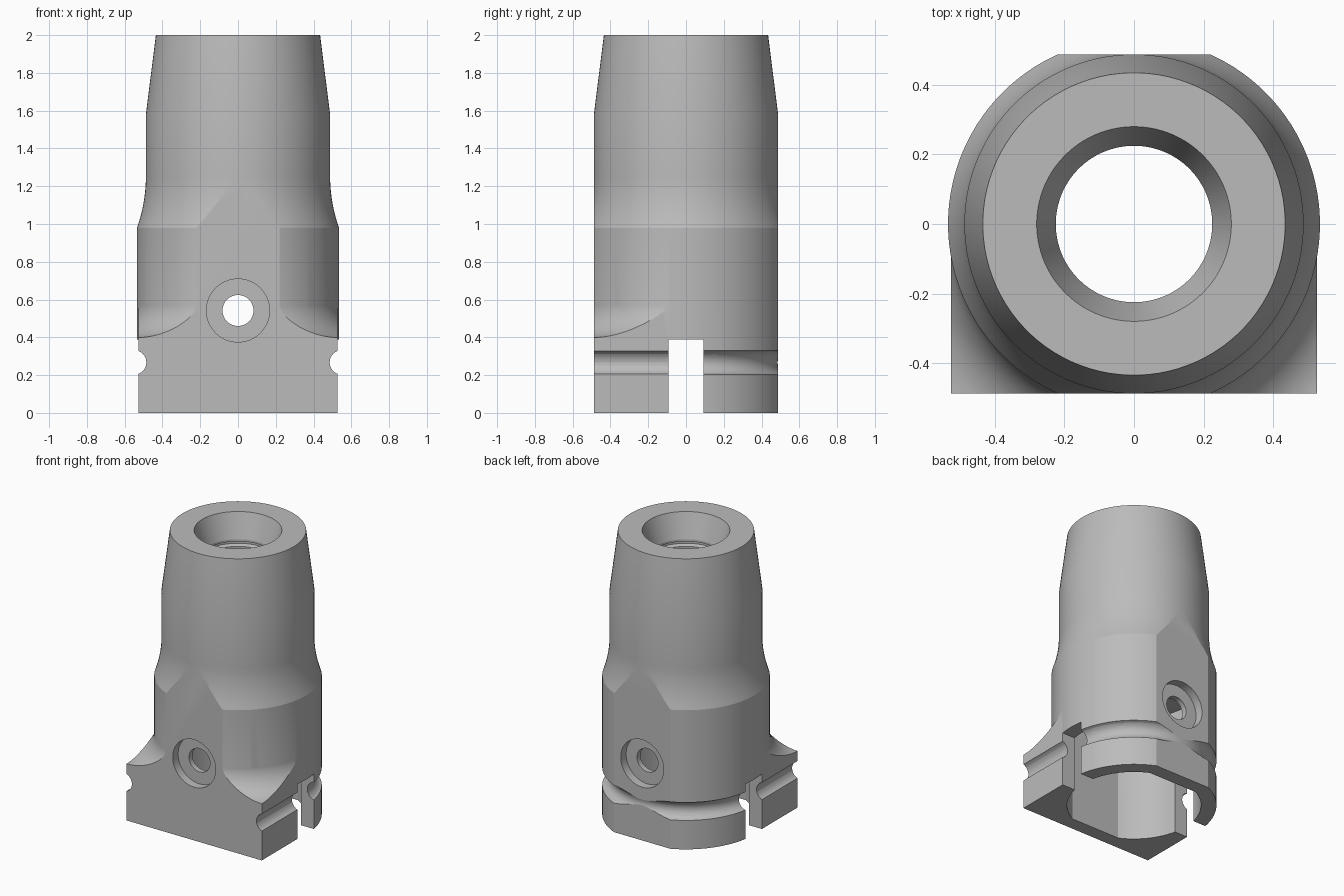
import bpy, bmesh
from math import pi, sin, cos
from mathutils import Matrix

cube = bpy.data.objects.get("Cube")
if cube:
    bpy.data.objects.remove(cube, do_unlink=True)

steel = bpy.data.materials.new("plain grey metal")
steel.use_nodes = True
GREY = (0.5, 0.5, 0.5, 1)
steel.diffuse_color = GREY
steel.node_tree.nodes["Principled BSDF"].inputs["Base Color"].default_value = GREY
SEGMENTS = 96
FLAT = 0.488      # front and back flats
SIDE = 0.527      # half width of the square foot
RADIUS = 0.535    # lower barrel


def finish(name, bm):
    bmesh.ops.recalc_face_normals(bm, faces=bm.faces)
    mesh = bpy.data.meshes.new(name)
    bm.to_mesh(mesh)
    bm.free()
    ob = bpy.data.objects.new(name, mesh)
    bpy.context.collection.objects.link(ob)
    return ob


def lathe(name, profile):
    """Spin a closed (radius, height) loop round the z axis."""
    bm = bmesh.new()
    rings = []
    for i in range(SEGMENTS):
        a = 2 * pi * (i + 0.5) / SEGMENTS
        rings.append([bm.verts.new((r * cos(a), r * sin(a), z)) for r, z in profile])
    for i, ring in enumerate(rings):
        after = rings[(i + 1) % SEGMENTS]
        for j in range(len(profile)):
            k = (j + 1) % len(profile)
            bm.faces.new((ring[j], after[j], after[k], ring[k]))
    return finish(name, bm)


def box(name, low, high):
    bm = bmesh.new()
    bmesh.ops.create_cube(bm, size=1)
    for v in bm.verts:
        v.co = [l + (c + 0.5) * (h - l) for c, l, h in zip(v.co, low, high)]
    return finish(name, bm)


def cylinder(name, radius, length, centre, along_y=False, segments=64):
    bm = bmesh.new()
    turn = Matrix.Rotation(pi / 2, 4, "X") if along_y else Matrix()
    bmesh.ops.create_cone(bm, cap_ends=True, segments=segments, radius1=radius,
                          radius2=radius, depth=length,
                          matrix=Matrix.Translation(centre) @ turn)
    return finish(name, bm)


def combine(target, other, operation="DIFFERENCE"):
    mod = target.modifiers.new("combine", "BOOLEAN")
    mod.operation, mod.solver, mod.object = operation, "EXACT", other
    bpy.context.view_layer.objects.active = target
    bpy.ops.object.modifier_apply(modifier=mod.name)
    bpy.data.objects.remove(other, do_unlink=True)


# Barrel: straight foot, hollow flare, neck and tapered nose, with bore
flare = []
for i in range(11):
    t = i / 10
    flare.append((0.488 + (RADIUS - 0.488) * (1 - t) ** 2, 0.98 + 0.27 * t))
bore = [(0.28, 2), (0.225, 1.83), (0.225, 1.815), (0.25, 1.81), (0.25, 1.79),
        (0.225, 1.78), (0.225, 0)]
body = lathe("holder_body", [(RADIUS, 0)] + flare + [(0.488, 1.58), (0.435, 2)] + bore)

# Square front foot, blended into the barrel by a circular cove
foot = box("front_foot", (-SIDE, -0.6, 0), (SIDE, 0, 0.58))
R = 0.186
cove = [(0.72 - R * cos(i * pi / 32), 0.585 - R * sin(i * pi / 32)) for i in range(17)]
combine(foot, lathe("cove_cutter", cove + [(1, 0.399), (1, 0.8), (0.534, 0.8)]))
combine(body, foot, "UNION")

# Front and back flats
for s in (-1, 1):
    near, far = sorted((s * FLAT, s * 1.5))
    combine(body, box("flat_cutter", (-2, near, -1), (2, far, 3)))

# Hollow underside with matching inner flats
cavity = cylinder("cavity_cutter", 0.435, 1.1, (0, 0, 0.35), segments=SEGMENTS)
combine(cavity, box("cavity_limit", (-1, -0.39, -1), (1, 0.39, 2)), "INTERSECT")
combine(body, cavity)

# Round groove: straight beside the foot, curved round the back
GZ, GR, GX = 0.267, 0.065, 0.55
ring = lathe("groove_cutter", [(GX + GR * cos(i * pi / 12), GZ + GR * sin(i * pi / 12))
                               for i in range(24)])
combine(ring, box("groove_limit", (-2, -2, -1), (2, 0.02, 1)))
combine(body, ring)
for s in (-1, 1):
    combine(body, cylinder("groove_cutter", GR, 0.8, (s * GX, -0.4, GZ), True, 24))

# Cross slot through both sides
combine(body, box("slot_cutter", (-1, -0.092, -1), (1, 0.092, 0.388)))

# Cross hole with a shallow counterbore on each flat
combine(body, cylinder("hole_cutter", 0.082, 2, (0, 0, 0.542), True))
for s in (-1, 1):
    combine(body, cylinder("counterbore_cutter", 0.167, 0.2, (0, s * (FLAT + 0.04), 0.542), True))

# Surface finish
body.data.materials.clear()
body.data.materials.append(steel)
for poly in body.data.polygons:
    poly.material_index = 0
bpy.ops.object.select_all(action="DESELECT")
body.select_set(True)
bpy.context.view_layer.objects.active = body
bpy.ops.object.shade_smooth_by_angle(angle=pi / 12)
